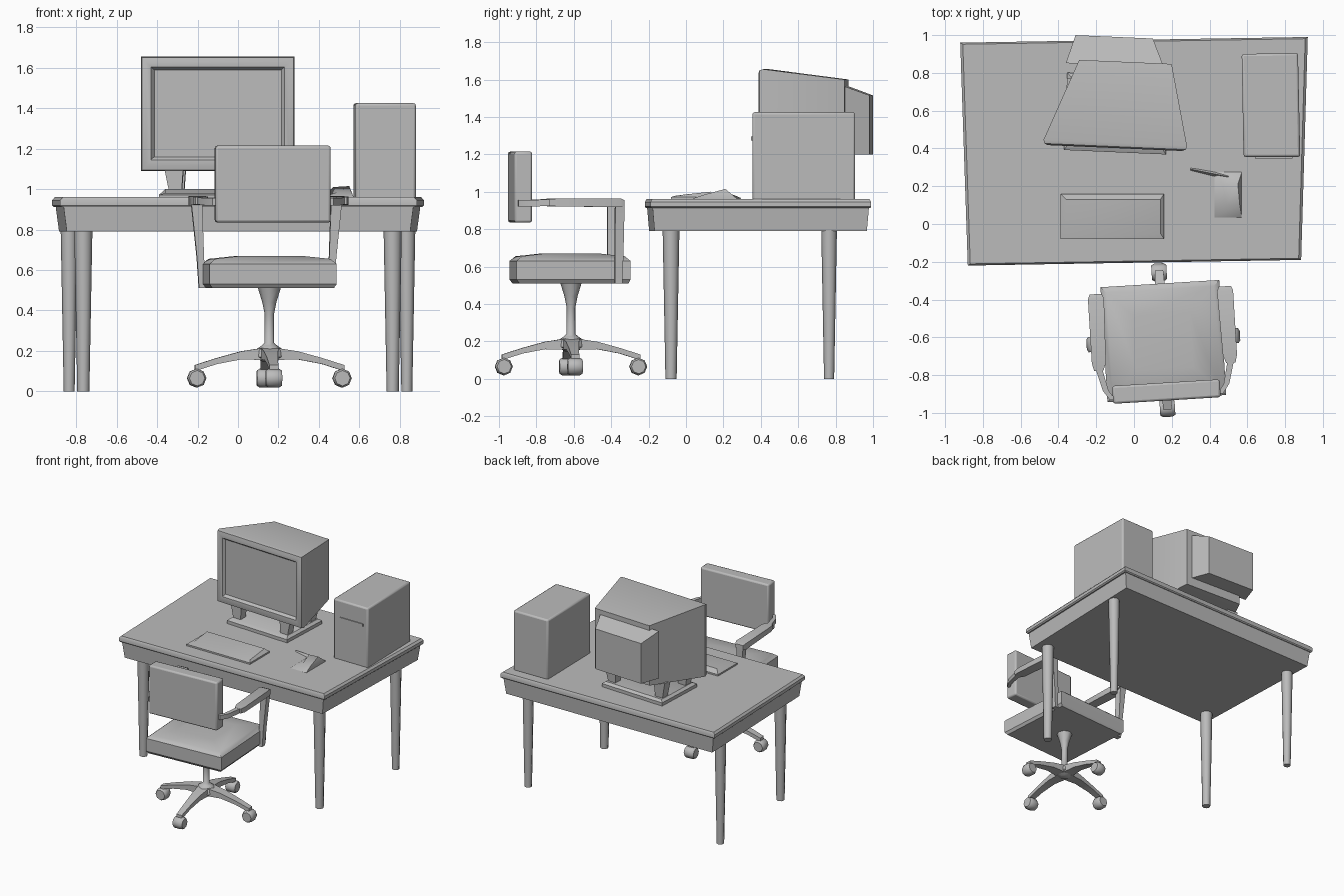
import bpy, bmesh, math
from mathutils import Matrix, Vector

grey = bpy.data.materials.new("plain grey")
grey.diffuse_color = (0.5, 0.5, 0.5, 1)


def loft(name, rings, place=Matrix(), bevel=0.0, angle=35):
    """Skin a list of equal-length point rings and cap both ends."""
    bm = bmesh.new()
    loops = [[bm.verts.new(place @ Vector(p)) for p in r] for r in rings]
    n = len(loops[0])
    for a, b in zip(loops, loops[1:]):
        for i in range(n):
            j = (i + 1) % n
            bm.faces.new((a[i], a[j], b[j], b[i]))
    bm.faces.new(loops[0][::-1])
    bm.faces.new(loops[-1])
    bmesh.ops.recalc_face_normals(bm, faces=bm.faces)
    me = bpy.data.meshes.new(name)
    bm.to_mesh(me)
    bm.free()
    me.materials.append(grey)
    ob = bpy.data.objects.new(name, me)
    bpy.context.collection.objects.link(ob)
    if bevel:
        mod = ob.modifiers.new("soft edge", 'BEVEL')
        mod.width, mod.segments = bevel, 2
    bpy.ops.object.select_all(action='DESELECT')
    ob.select_set(True)
    bpy.context.view_layer.objects.active = ob
    bpy.ops.object.shade_smooth_by_angle(angle=math.radians(angle))
    return ob


def rz(z, x0, x1, y0, y1):
    return [(x0, y0, z), (x1, y0, z), (x1, y1, z), (x0, y1, z)]


def ry(y, x0, x1, z0, z1):
    return [(x0, y, z0), (x1, y, z0), (x1, y, z1), (x0, y, z1)]


def circle(z, r, n=8):
    return [(r * math.cos(2 * math.pi * i / n), r * math.sin(2 * math.pi * i / n), z) for i in range(n)]


def box(name, x0, x1, y0, y1, z0, z1, place=Matrix(), bevel=0.0):
    return loft(name, [rz(z0, x0, x1, y0, y1), rz(z1, x0, x1, y0, y1)], place, bevel)


def rotated(x, y, degrees):
    return Matrix.Translation((x, y, 0)) @ Matrix.Rotation(math.radians(degrees), 4, 'Z')


# Desk: slightly skewed top and apron
corners = [(-0.88, -0.22), (0.885, -0.19), (0.92, 0.99), (-0.92, 0.96)]


def desk_ring(z, s):
    return [(x * s, 0.385 + (y - 0.385) * s, z) for x, y in corners]


loft("desk_top", [desk_ring(0.912, 0.99), desk_ring(0.92, 1), desk_ring(0.945, 1), desk_ring(0.96, 0.985)])
loft("desk_apron", [desk_ring(0.79, 0.962), desk_ring(0.913, 0.98)])

# Desk legs, tapered
for label, y, hx, top, foot in (("front", -0.08, 0.765, 0.045, 0.03), ("back", 0.765, 0.835, 0.042, 0.027)):
    for side, s in (("left", -1), ("right", 1)):
        loft(f"{label}_{side}_desk_leg", [circle(0, foot), circle(0.8, top)],
             Matrix.Translation((s * hx, y, 0)), angle=50)

# Monitor: bezel, recessed screen, tapered casing and tube housing
mon = rotated(-0.10, 0.41, -2.5)
loft("monitor_casing", [
    ry(0.45, -0.21, 0.28, 1.13, 1.60),
    ry(0.02, -0.38, 0.38, 1.09, 1.655),
    ry(0.0, -0.375, 0.375, 1.095, 1.65),
    ry(-0.008, -0.355, 0.355, 1.115, 1.63),
    ry(-0.005, -0.33, 0.33, 1.145, 1.605),
    ry(0.015, -0.315, 0.315, 1.16, 1.59)], mon)
loft("tube_housing", [ry(0.43, -0.28, 0.24, 1.20, 1.57), ry(0.58, -0.235, 0.175, 1.20, 1.515)], mon)

# Monitor stand: plate and four splayed struts
loft("stand_plate", [rz(0.955, -0.27, 0.27, -0.03, 0.38), rz(0.985, -0.27, 0.27, -0.03, 0.38),
                     rz(1.0, -0.25, 0.25, 0.0, 0.36)], mon)
for sx in (-1, 1):
    for label, y in (("front", 0.04), ("back", 0.31)):
        a, b = sorted((sx * 0.18, sx * 0.24))
        c, d = sorted((sx * 0.17, sx * 0.27))
        loft(f"{label}_stand_strut", [rz(0.98, a, b, y - 0.03, y + 0.03),
                                      rz(1.125, c, d, y - 0.03, y + 0.04)], mon)

# Computer tower with drive slot
case = [(0.58, 0.355), (0.88, 0.355), (0.868, 0.905), (0.57, 0.90)]
loft("tower_case", [[(x, y, z) for x, y in case] for z in (0.95, 1.425)], bevel=0.012)
box("drive_slot", 0.64, 0.84, 0.348, 0.36, 1.275, 1.295)

# Keyboard and mouse
keys = loft("keyboard", [rz(0.955, -0.39, 0.16, -0.08, 0.16), rz(0.972, -0.39, 0.16, -0.08, 0.16),
                         [(-0.36, -0.05, 0.98), (0.14, -0.05, 0.98), (0.14, 0.13, 1.0), (-0.36, 0.13, 1.0)]])
loft("mouse", [rz(0.955, 0.42, 0.57, 0.03, 0.28), rz(0.965, 0.43, 0.57, 0.04, 0.27),
               [(0.49, 0.10, 0.985), (0.56, 0.10, 0.985), (0.55, 0.21, 1.015), (0.47, 0.21, 1.01)]], angle=60)
loft("mouse_cable", [[(0.30, 0.28, 0.955), (0.30, 0.30, 0.955), (0.30, 0.29, 0.968)],
                     [(0.50, 0.23, 0.955), (0.50, 0.265, 0.955), (0.50, 0.25, 0.985)]])

# Chair seat and backrest
chair = rotated(0.155, -0.615, 3.5)
loft("seat", [rz(0.51, -0.30, 0.30, -0.295, 0.29), rz(0.53, -0.315, 0.315, -0.31, 0.30),
              rz(0.63, -0.315, 0.315, -0.31, 0.30), rz(0.655, -0.285, 0.285, -0.28, 0.27),
              rz(0.67, -0.15, 0.15, -0.15, 0.14)], chair)
loft("backrest", [rz(0.835, -0.285, 0.285, -0.32, -0.225), rz(1.215, -0.285, 0.285, -0.32, -0.225)],
     chair, bevel=0.012)

# Armrests: post, pad and link to the backrest
for side, s in (("left", -1), ("right", 1)):
    flip = chair @ Matrix.Diagonal((s, 1, 1, 1))
    loft(f"{side}_arm_post", [rz(0.51, 0.30, 0.335, 0.215, 0.255), rz(0.66, 0.31, 0.345, 0.215, 0.26),
                              rz(0.95, 0.32, 0.375, 0.215, 0.265)], flip)
    loft(f"{side}_arm_pad", [ry(0.265, 0.31, 0.375, 0.925, 0.955), ry(0.24, 0.30, 0.385, 0.918, 0.965),
                             ry(-0.10, 0.31, 0.385, 0.922, 0.963), ry(-0.14, 0.325, 0.375, 0.925, 0.96)], flip)
    loft(f"{side}_arm_link", [ry(-0.12, 0.335, 0.37, 0.925, 0.96), ry(-0.25, 0.305, 0.335, 0.92, 0.955),
                              ry(-0.30, 0.27, 0.30, 0.92, 0.955)], flip)

# Chair column and hub
loft("chair_column", [circle(z, r) for z, r in (
    (0.145, 0.03), (0.17, 0.075), (0.205, 0.07), (0.225, 0.04), (0.24, 0.023),
    (0.38, 0.023), (0.44, 0.035), (0.515, 0.058))], chair, angle=50)

# Star base: four arched legs with casters
for i in range(4):
    spin = chair @ Matrix.Rotation(i * math.pi / 2, 4, 'Z')
    loft(f"star_leg_{i + 1}", [ry(0.03, -0.045, 0.045, 0.155, 0.215), ry(0.14, -0.035, 0.035, 0.158, 0.198),
                               ry(0.26, -0.027, 0.027, 0.135, 0.165), ry(0.37, -0.022, 0.022, 0.10, 0.13)], spin)
    axle = spin @ Matrix.Translation((0, 0.36, 0.065)) @ Matrix.Rotation(math.pi / 2, 4, 'Y')
    loft(f"caster_{i + 1}", [circle(-0.04, 0.038), circle(-0.025, 0.047), circle(0.025, 0.047),
                             circle(0.04, 0.038)], axle, angle=50)

# Rest the model on the ground
bpy.context.view_layer.update()
low = min((o.matrix_world @ Vector(c)).z for o in bpy.data.objects for c in o.bound_box)
for o in bpy.data.objects:
    o.location.z -= low
